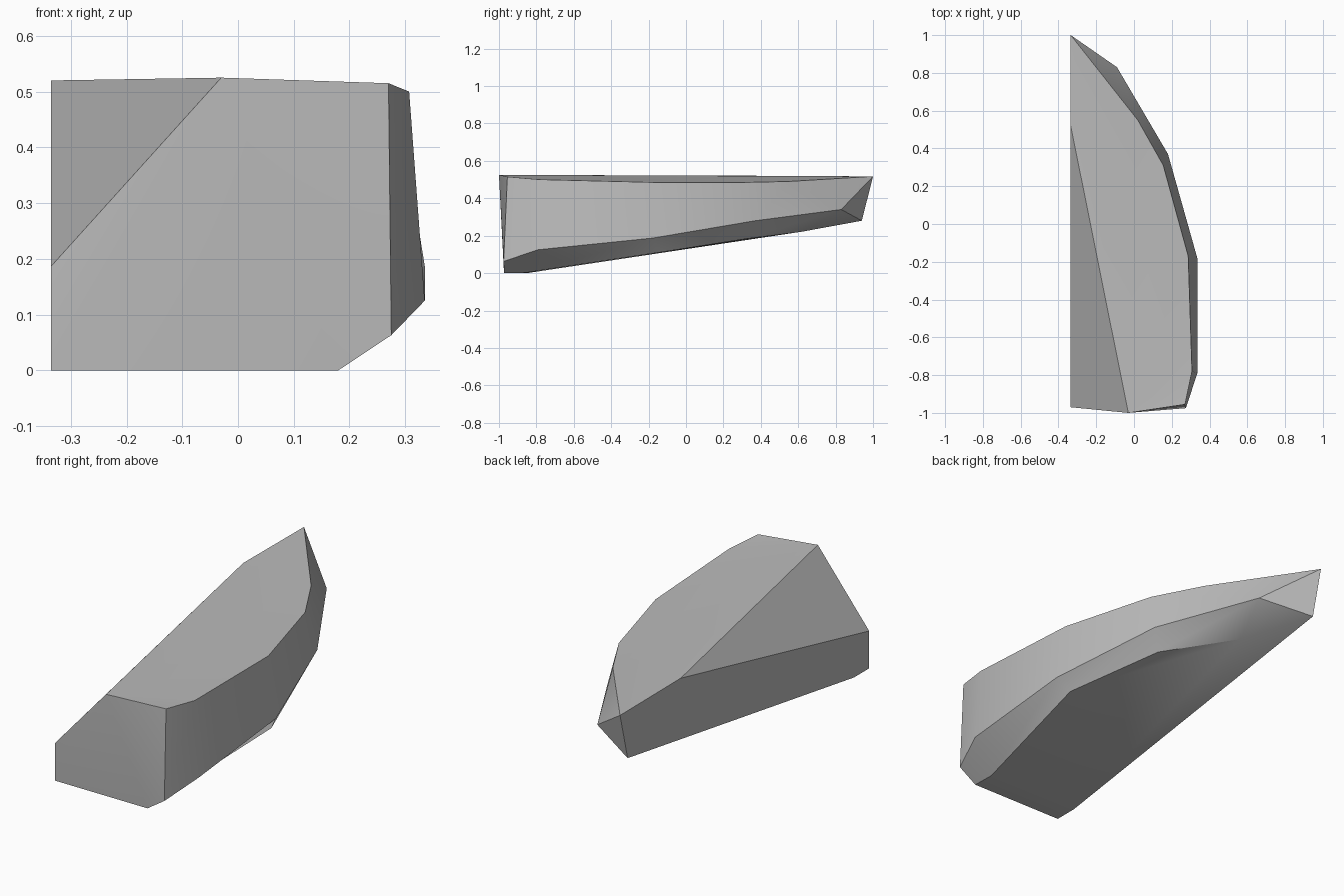
import bpy, bmesh, math

cube = bpy.data.objects.get("Cube")
if cube:
    bpy.data.objects.remove(cube, do_unlink=True)

stone = bpy.data.materials.new("stone grey")
stone.use_nodes = True
colour = (0.5, 0.5, 0.5, 1)
stone.diffuse_color = colour
stone.node_tree.nodes["Principled BSDF"].inputs["Base Color"].default_value = colour

bm = bmesh.new()


def verts(points):
    return [bm.verts.new(p) for p in points]


def fan(apex, ring):
    for a, b in zip(ring, ring[1:]):
        bm.faces.new((apex, a, b))


# Three outlines of the curved side, each running from front to back tip
rim = verts([(.27, -.955, .515), (.307, -.78, .5), (.287, -.17, .485),
             (.155, .31, .485), (.02, .55, .49), (-.335, 1, .517)])
middle = verts([(.275, -.975, .063), (.335, -.79, .125), (.335, -.18, .187),
                (.18, .37, .28), (-.09, .83, .34)])
base = verts([(.18, -.973, 0), (.175, -.86, .002), (.283, -.14, .111),
              (.122, .326, .184), (-.143, .623, .222), (-.335, .94, .28)])

# Corners of the flat left side and the slanted cut
left_back, left_front, cut_front, cut_back, ridge = verts([
    (-.335, -.85, 0), (-.335, -.97, 0), (-.335, -.97, .187),
    (-.335, .52, .52), (-.03, -1, .525)])

# Curved side and its lower chamfer
for i in range(len(middle) - 1):
    bm.faces.new((middle[i], middle[i + 1], rim[i + 1], rim[i]))
    bm.faces.new((base[i], base[i + 1], middle[i + 1], middle[i]))

# Pointed back end
bm.faces.new((rim[-2], middle[-1], rim[-1]))
bm.faces.new((middle[-1], base[-1], rim[-1]))
bm.faces.new((base[-2], base[-1], middle[-1]))

# Top and front spread from the ridge corner
fan(ridge, rim + [cut_back])
fan(ridge, [cut_front, left_front, base[0], middle[0], rim[0]])

# Slanted cut, flat left side and underside
bm.faces.new((ridge, cut_back, cut_front))
bm.faces.new((rim[-1], base[-1], left_back, left_front, cut_front, cut_back))
bm.faces.new(base[1:] + [left_back])
bm.faces.new((left_front, base[0], base[1], left_back))
bmesh.ops.recalc_face_normals(bm, faces=bm.faces)

mesh = bpy.data.meshes.new("rock_shard")
bm.to_mesh(mesh)
bm.free()
mesh.materials.append(stone)
shard = bpy.data.objects.new("rock_shard", mesh)
bpy.context.collection.objects.link(shard)
bpy.ops.object.select_all(action="DESELECT")
bpy.context.view_layer.objects.active = shard
shard.select_set(True)
bpy.ops.object.shade_smooth_by_angle(angle=math.radians(30))
